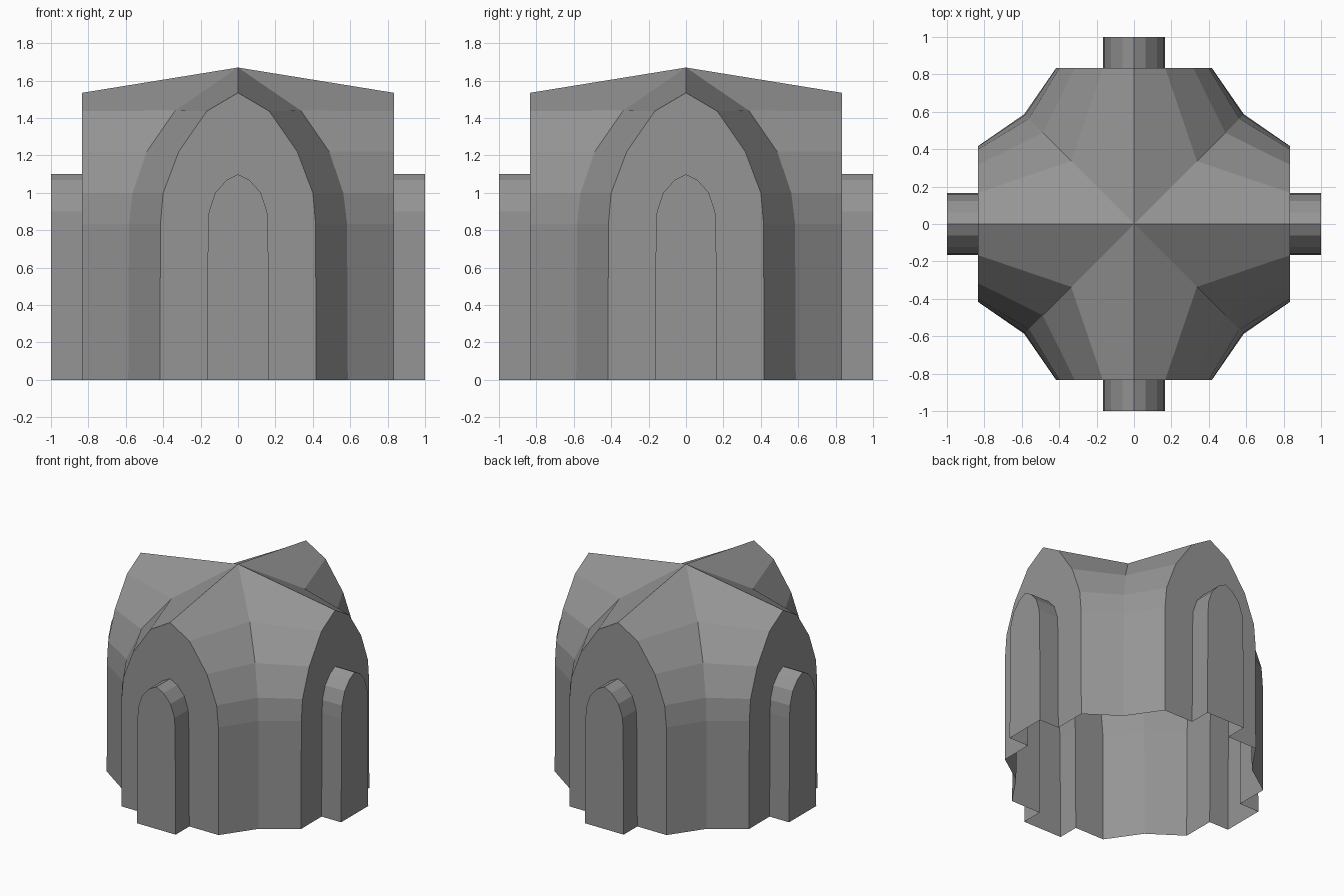
import bpy, bmesh, math
from mathutils import Matrix, Vector

if "Cube" in bpy.data.objects:
    bpy.data.objects.remove(bpy.data.objects["Cube"])

# Half profiles as (half width, height), from the ground to the crown
END_ARCH = [(0.417, 0), (0.415, 0.834), (0.40, 1.0), (0.317, 1.22), (0.167, 1.437), (0, 1.535)]
GROIN = [(0.587, 0), (0.583, 0.834), (0.563, 1.0), (0.488, 1.22), (0.336, 1.44), (0, 1.67)]
DOOR = [(0.166, 0), (0.161, 0.8), (0.156, 0.9), (0.122, 1.0), (0.062, 1.068), (0, 1.10)]
WALL_Y, PORCH_Y = -0.833, -1.0

stone = bpy.data.materials.new("grey_stone")
stone.diffuse_color = (0.3, 0.3, 0.3, 1)
stone.use_nodes = True
stone.node_tree.nodes["Principled BSDF"].inputs["Base Color"].default_value = stone.diffuse_color


def strip(bm, a, b):
    """Join two equally long point rows with quads."""
    for i in range(len(a) - 1):
        bm.faces.new([bm.verts.new(p) for p in (a[i], b[i], b[i + 1], a[i + 1])])


def at_y(profile, y, side):
    return [Vector((side * w, y, z)) for w, z in profile]


def finish(bm, name):
    """Repeat the front arm around all four sides, weld, and make an object."""
    front = bm.verts[:] + bm.edges[:] + bm.faces[:]
    for k in range(1, 4):
        copy = bmesh.ops.duplicate(bm, geom=front)["geom"]
        verts = [g for g in copy if isinstance(g, bmesh.types.BMVert)]
        bmesh.ops.rotate(bm, verts=verts, cent=(0, 0, 0),
                         matrix=Matrix.Rotation(k * math.pi / 2, 3, 'Z'))
    bmesh.ops.remove_doubles(bm, verts=bm.verts[:], dist=0.0005)
    bmesh.ops.recalc_face_normals(bm, faces=bm.faces[:])
    mesh = bpy.data.meshes.new(name)
    bm.to_mesh(mesh)
    bm.free()
    mesh.materials.append(stone)
    obj = bpy.data.objects.new(name, mesh)
    bpy.context.collection.objects.link(obj)


# Cross-vaulted shell, open below, with arched doorways in the end walls
bm = bmesh.new()
for side in (1, -1):
    arch = at_y(END_ARCH, WALL_Y, side)
    groin = [Vector((side * w, -w, z)) for w, z in GROIN]
    strip(bm, arch, groin)
    strip(bm, at_y(DOOR, WALL_Y, side), arch)
finish(bm, "vault_shell")

# Arched porches projecting from each doorway, closed at the outer end
bm = bmesh.new()
for side in (1, -1):
    strip(bm, at_y(DOOR, PORCH_Y, side), at_y(DOOR, WALL_Y, side))
outline = at_y(DOOR, PORCH_Y, 1) + at_y(DOOR, PORCH_Y, -1)[-2::-1]
bm.faces.new([bm.verts.new(p) for p in outline])
finish(bm, "door_porches")
